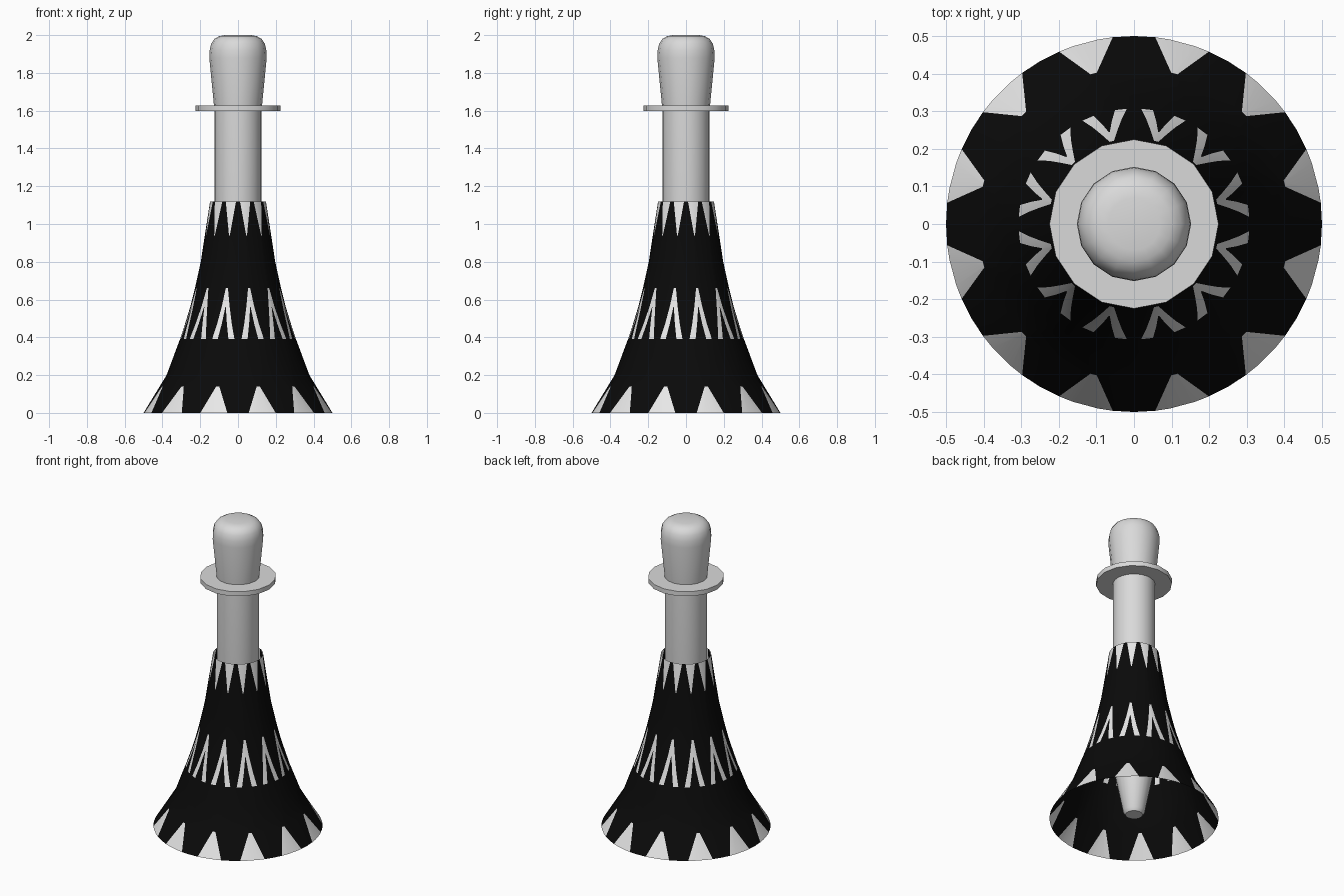
import bpy, bmesh, math

if "Cube" in bpy.data.objects:
    bpy.data.objects.remove(bpy.data.objects["Cube"])


def material(name, rgb):
    m = bpy.data.materials.new(name)
    m.diffuse_color = (*rgb, 1)
    m.use_nodes = True
    m.node_tree.nodes["Principled BSDF"].inputs["Base Color"].default_value = m.diffuse_color
    return m


BLACK = material("black cloth", (0.003, 0.003, 0.003))
WHITE = material("white pattern", (0.8, 0.8, 0.8))
PALE = material("pale handle", (0.7, 0.7, 0.7))


def finish(name, bm, mats, angle):
    me = bpy.data.meshes.new(name)
    bm.to_mesh(me)
    bm.free()
    ob = bpy.data.objects.new(name, me)
    bpy.context.collection.objects.link(ob)
    for m in mats:
        me.materials.append(m)
    bpy.ops.object.select_all(action='DESELECT')
    bpy.context.view_layer.objects.active = ob
    ob.select_set(True)
    bpy.ops.object.shade_smooth_by_angle(angle=math.radians(angle))
    return ob


def lathe(name, profile, sides, mat):
    """Turned solid; profile is (radius, z) from bottom to top, capped at both ends."""
    bm = bmesh.new()
    rings = []
    for r, z in profile:
        rings.append([bm.verts.new((r * math.cos(2 * math.pi * k / sides),
                                    r * math.sin(2 * math.pi * k / sides), z))
                      for k in range(sides)])
    for a, b in zip(rings, rings[1:]):
        for k in range(sides):
            j = (k + 1) % sides
            bm.faces.new((a[k], a[j], b[j], b[k]))
    bm.faces.new(rings[0][::-1])
    bm.faces.new(rings[-1])
    return finish(name, bm, [mat], 40)


# Flared open shell: outline radius by height
OUTLINE = [(0, .5), (.2, .378), (.42, .296), (.6, .241), (.8, .197), (1.12, .148)]


def radius(z):
    for (z0, r0), (z1, r1) in zip(OUTLINE, OUTLINE[1:]):
        if z <= z1:
            return r0 + (r1 - r0) * (z - z0) / (z1 - z0)
    return OUTLINE[-1][1]


# Pattern levels: height, outer and inner half-angle of the motif, white columns above it
FILL, LEGS, NONE = (1, 2, 3), (1, 3), ()
LEVELS = [(0, 8.5, 4, FILL),            # triangles on the hem
          (.14, 1.2, .5, NONE),
          (.2, 5, 3, NONE),
          (.3, 9, 5, NONE),
          (.39, 11.5, 5.5, LEGS),       # chevron legs
          (.47, 8.3, 2.9, LEGS),
          (.56, 5, .3, FILL),           # chevron peaks
          (.66, 1.5, .3, NONE),
          (.8, 1.5, .5, NONE),
          (.94, .8, .3, FILL),          # teeth at the top
          (1.12, 11, 4, NONE)]
SECTORS = 12

bm = bmesh.new()
rings = []
for z, o, i, _ in LEVELS:
    ring = []
    for s in range(SECTORS):
        for a in (-15, -o, -i, i, o):
            t = math.radians(15 + 30 * s + a)
            ring.append(bm.verts.new((radius(z) * math.cos(t), radius(z) * math.sin(t), z)))
    rings.append(ring)
n = len(rings[0])
for level, a, b in zip(LEVELS, rings, rings[1:]):
    for k in range(n):
        j = (k + 1) % n
        f = bm.faces.new((a[k], a[j], b[j], b[k]))
        f.material_index = 1 if k % 5 in level[3] else 0
finish("flared_shell", bm, [BLACK, WHITE], 60)

# Rod through the shell: tapered foot inside, straight neck above
lathe("neck_rod", [(.05, .025), (.064, .045), (.125, .36), (.125, 1.61)], 24, PALE)

# Flat collar
lathe("collar", [(.225, 1.598), (.225, 1.628)], 16, PALE)

# Rounded grip
lathe("grip", [(.127, 1.625), (.152, 1.88), (.15, 1.92), (.142, 1.955),
               (.125, 1.98), (.1, 1.994), (.07, 2.0)], 16, PALE)
